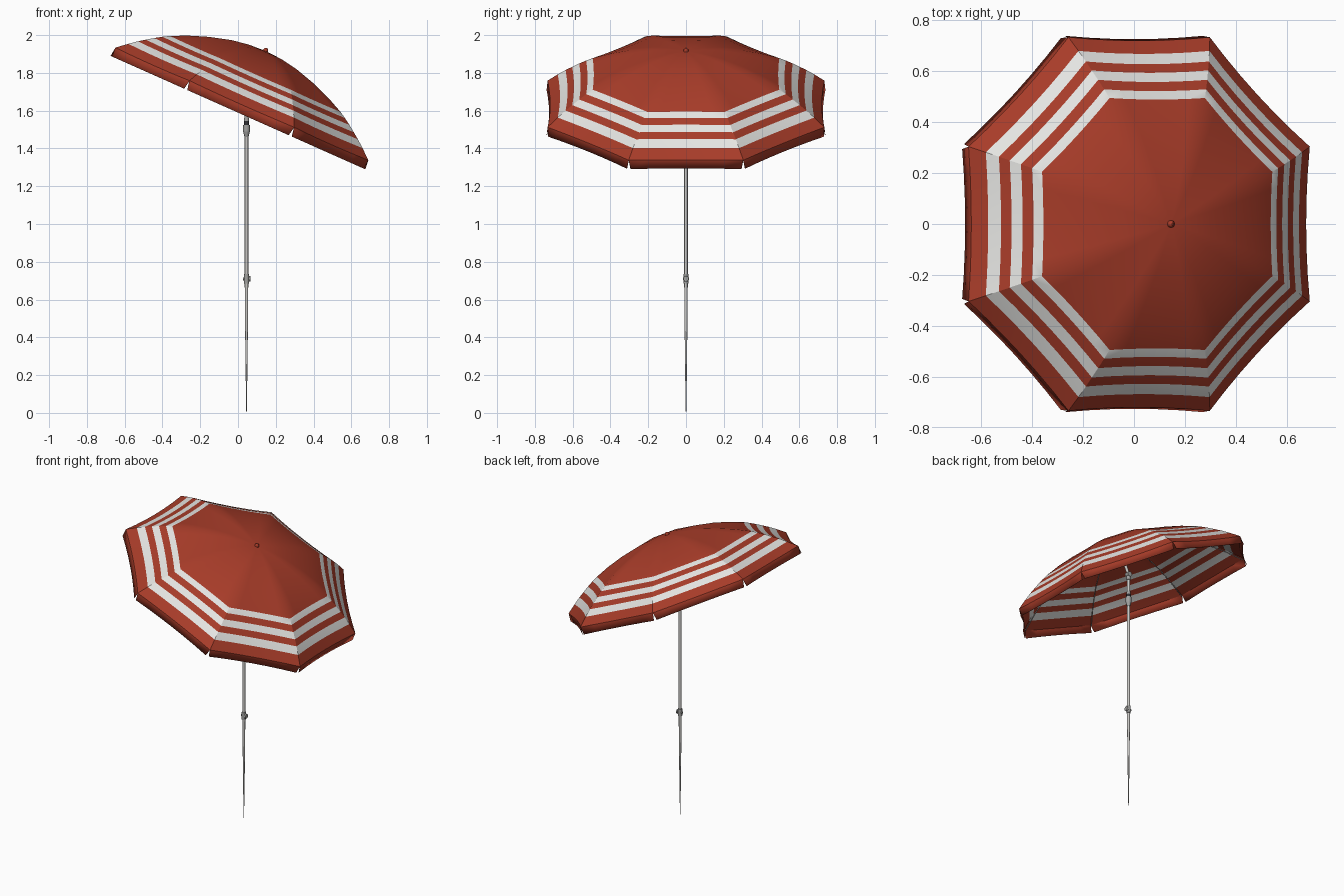
import bpy, bmesh, math
from mathutils import Vector, Matrix

if "Cube" in bpy.data.objects:
    bpy.data.objects.remove(bpy.data.objects["Cube"])

TILT = math.radians(24)
RIM = Matrix.Translation((0, 0, 1.59)) @ Matrix.Rotation(TILT, 4, 'Y')  # canopy frame


def mat(name, rgb):
    m = bpy.data.materials.new(name)
    m.diffuse_color = (*rgb, 1)
    m.use_nodes = True
    m.node_tree.nodes["Principled BSDF"].inputs["Base Color"].default_value = m.diffuse_color
    return m


RED = mat("red_fabric", (0.39, 0.045, 0.022))
WHITE = mat("white_fabric", (0.78, 0.78, 0.76))
METAL = mat("pale_metal", (0.58, 0.57, 0.55))
GREY = mat("grey_plastic", (0.36, 0.36, 0.35))
DARK = mat("dark_plastic", (0.03, 0.03, 0.035))


def finish(name, bm, mats, angle=30):
    me = bpy.data.meshes.new(name)
    bm.to_mesh(me)
    bm.free()
    ob = bpy.data.objects.new(name, me)
    bpy.context.collection.objects.link(ob)
    for m in mats:
        me.materials.append(m)
    bpy.ops.object.select_all(action='DESELECT')
    ob.select_set(True)
    bpy.context.view_layer.objects.active = ob
    bpy.ops.object.shade_smooth_by_angle(angle=math.radians(angle))
    return ob


def rod(bm, a, b, r1, r2=None, seg=16):
    """Cylinder or cone from a to b."""
    a, b = Vector(a), Vector(b)
    d = b - a
    rot = d.to_track_quat('Z', 'Y').to_matrix().to_4x4()
    bmesh.ops.create_cone(bm, cap_ends=True, segments=seg, radius1=r1,
                          radius2=r1 if r2 is None else r2, depth=d.length,
                          matrix=Matrix.Translation((a + b) / 2) @ rot)


def rods(name, parts, material, seg=16):
    bm = bmesh.new()
    for p in parts:
        rod(bm, *p, seg=seg)
    return finish(name, bm, [material])


# Canopy profile along a rib: radius, height above the rim plane
PROFILE = [(0.80, 0.0), (0.793, 0.05), (0.735, 0.096), (0.69, 0.129), (0.652, 0.154),
           (0.612, 0.180), (0.572, 0.204), (0.535, 0.224), (0.44, 0.265),
           (0.33, 0.303), (0.20, 0.337), (0.10, 0.352), (0.0, 0.357)]
WHITE_ROWS = (2, 4, 6)
N = 6


def rib_dir(k):
    a = math.radians(22.5 + 45 * k)
    return Vector((math.cos(a), math.sin(a), 0))


# Canopy: eight slightly sagging panels, with slits in the hanging edge
bm = bmesh.new()
for k in range(8):
    d0, d1 = rib_dir(k), rib_dir(k + 1)
    inward = -(d0 + d1).normalized()
    grid = []
    for i, (r, h) in enumerate(PROFILE):
        row = []
        for j in range(N + 1):
            t = j / N
            if i == 0:
                t = 0.02 + 0.96 * t     # slit at each corner
            sag = 4 * t * (1 - t) * 0.014 * (r / 0.8) ** 2
            p = d0.lerp(d1, t) * r + inward * sag
            p.z = h - sag * 0.3 * (i > 0)
            row.append(bm.verts.new(RIM @ p))
        grid.append(row)
    for i in range(len(PROFILE) - 1):
        for j in range(N):
            a, b = grid[i][j], grid[i][j + 1]
            c, d = grid[i + 1][j + 1], grid[i + 1][j]
            f = bm.faces.new((a, b, c, d))
            f.material_index = 1 if i in WHITE_ROWS else 0
bmesh.ops.remove_doubles(bm, verts=bm.verts, dist=0.0005)
bmesh.ops.recalc_face_normals(bm, faces=bm.faces)
canopy = finish("canopy", bm, [RED, WHITE], 24)
sol = canopy.modifiers.new("thickness", 'SOLIDIFY')
sol.thickness = 0.003
sol.offset = -1

# Ribs under the fabric and stretchers from the runner
ribs, stretchers = [], []
path = [PROFILE[i] for i in (1, 3, 5, 7, 8, 9, 10, 12)]
for k in range(8):
    d = rib_dir(k)
    pts = [RIM @ (d * (r * 0.985) + Vector((0, 0, h - 0.008))) for r, h in path]
    ribs += [(p, q, 0.0025) for p, q in zip(pts, pts[1:])]
    stretchers.append((RIM @ (d * 0.015 + Vector((0, 0, 0.19))),
                       RIM @ (d * 0.40 + Vector((0, 0, 0.27))), 0.0025))
rods("ribs", ribs, METAL, 6)
rods("stretchers", stretchers, METAL, 6)

# Pole: upright tube, elbow, tilted tube up to the crown
PX = 0.045


def axis(h):
    return RIM @ Vector((0, 0, h))


elbow = axis(PX / math.sin(TILT))
rods("upper_pole", [((PX, 0, 0.70), elbow, 0.0095)], METAL)
rods("tilted_pole", [(elbow, axis(0.35), 0.0095)], METAL)
rods("elbow_joint", [(elbow + Vector((0, -0.014, 0)), elbow + Vector((0, 0.014, 0)), 0.017),
                     (elbow - Vector((0, 0, 0.04)), elbow, 0.013)], GREY)
rods("runner", [(axis(0.175), axis(0.20), 0.02)], GREY)
rods("crown_hub", [(axis(0.325), axis(0.35), 0.022)], GREY)
rods("top_cap", [(axis(0.352), axis(0.366), 0.016, 0.012),
                 (axis(0.366), axis(0.374), 0.012, 0.004)], RED)

# Tilt sleeve with dark band
rods("tilt_sleeve", [((PX, 0, 1.46), (PX, 0, 1.49), 0.010, 0.018),
                     ((PX, 0, 1.49), (PX, 0, 1.525), 0.018),
                     ((PX, 0, 1.545), (PX, 0, 1.57), 0.014, 0.011)], GREY)
rods("tilt_band", [((PX, 0, 1.525), (PX, 0, 1.545), 0.0145)], DARK)

# Height clamp with screw knob
rods("clamp", [((PX, 0, 0.685), (PX, 0, 0.735), 0.0135),
               ((PX - 0.018, 0, 0.71), (PX + 0.012, 0, 0.71), 0.008)], GREY)
rods("clamp_knob", [((PX + 0.012, 0, 0.71), (PX + 0.022, 0, 0.71), 0.016, 0.014)], GREY)

# Ground spike
rods("ground_spike", [((PX, 0, 0.55), (PX, 0, 0.70), 0.0085, 0.0095),
                      ((PX, 0, 0.20), (PX, 0, 0.55), 0.0045, 0.0085),
                      ((PX, 0, 0.0), (PX, 0, 0.20), 0.0012, 0.0045)], METAL)
